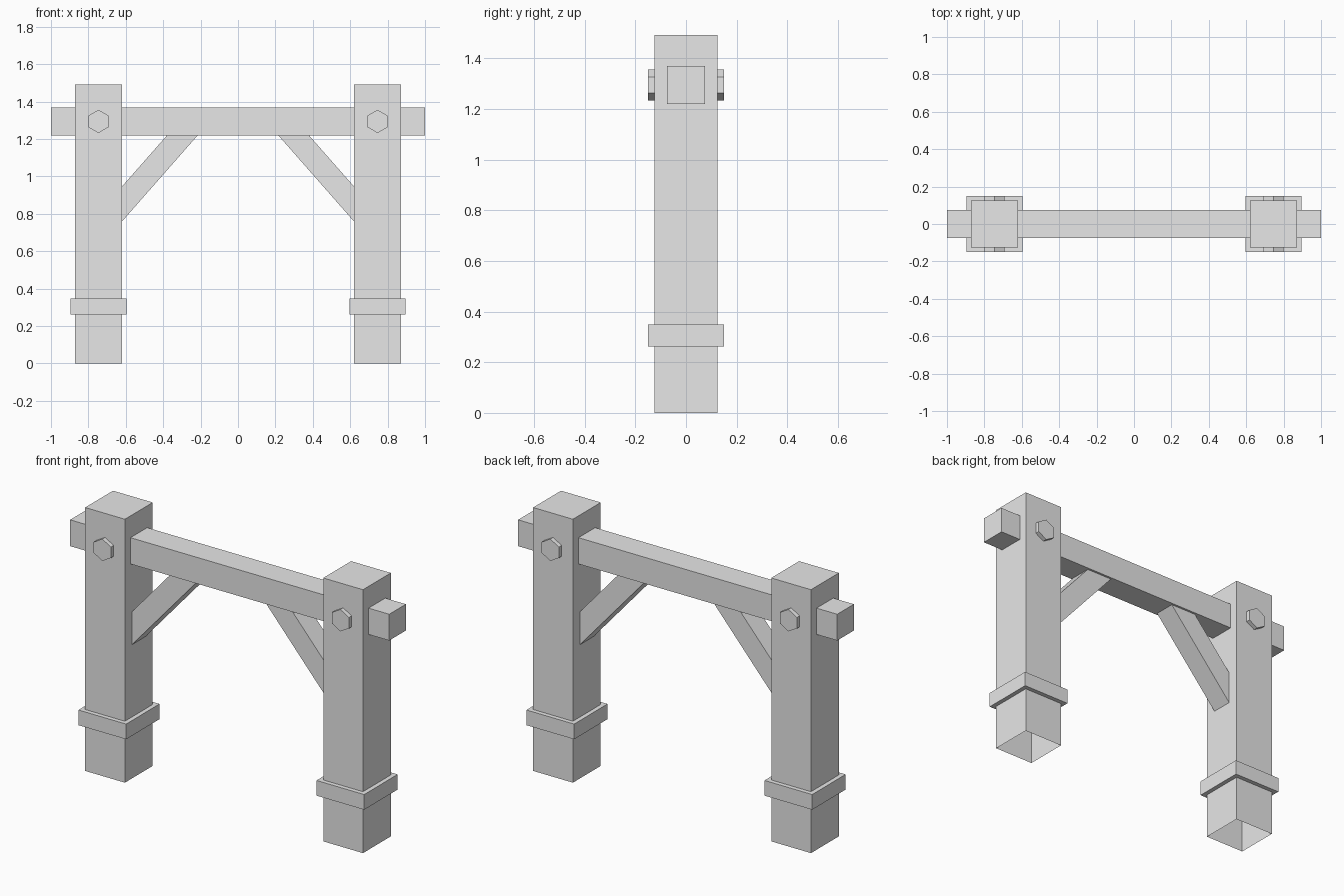
import bpy
import bmesh
from math import pi
from mathutils import Matrix, Vector

cube = bpy.data.objects.get("Cube")
if cube:
    bpy.data.objects.remove(cube, do_unlink=True)

grey = bpy.data.materials.new("plain grey")
grey.use_nodes = True
COLOUR = (0.8, 0.8, 0.8, 1)
grey.diffuse_color = COLOUR
grey.node_tree.nodes["Principled BSDF"].inputs["Base Color"].default_value = COLOUR


def finish(name, bm):
    bmesh.ops.recalc_face_normals(bm, faces=bm.faces[:])
    mesh = bpy.data.meshes.new(name)
    bm.to_mesh(mesh)
    bm.free()
    mesh.materials.append(grey)
    obj = bpy.data.objects.new(name, mesh)
    bpy.context.collection.objects.link(obj)
    return obj


def box(name, centre, size, open_bottom=False):
    bm = bmesh.new()
    bmesh.ops.create_cube(bm, size=1)
    bmesh.ops.scale(bm, vec=size, verts=bm.verts)
    bmesh.ops.translate(bm, vec=centre, verts=bm.verts)
    obj = finish(name, bm)
    if open_bottom:
        bm = bmesh.new()
        bm.from_mesh(obj.data)
        bottom = [f for f in bm.faces if f.normal.z < -0.9]
        bmesh.ops.delete(bm, geom=bottom, context="FACES")
        bm.to_mesh(obj.data)
        bm.free()
    return obj


def bolt(name, x, z, radius, length):
    bm = bmesh.new()
    bmesh.ops.create_cone(bm, cap_ends=True, segments=6, radius1=radius,
                          radius2=radius, depth=length)
    # Lay the hexagon along y with a corner pointing up
    bmesh.ops.rotate(bm, matrix=Matrix.Rotation(pi / 2, 3, "X"), verts=bm.verts)
    top = max(v.co.z for v in bm.verts)
    if top < radius * 0.95:
        bmesh.ops.rotate(bm, matrix=Matrix.Rotation(pi / 6, 3, "Y"), verts=bm.verts)
    bmesh.ops.translate(bm, vec=(x, 0, z), verts=bm.verts)
    return finish(name, bm)


def brace(name, side, outline, thickness):
    bm = bmesh.new()
    verts = [bm.verts.new((side * x, -thickness / 2, z)) for x, z in outline]
    face = bm.faces.new(verts)
    result = bmesh.ops.extrude_face_region(bm, geom=[face])
    moved = [v for v in result["geom"] if isinstance(v, bmesh.types.BMVert)]
    bmesh.ops.translate(bm, vec=Vector((0, thickness, 0)), verts=moved)
    return finish(name, bm)


# Crossbeam running through both posts
box("crossbeam", (0, 0, 1.294), (2, 0.149, 0.149))

# Post, collar, through bolt and diagonal brace on each side
POST_X = 0.746
BRACE = [(0.622, 0.757), (0.622, 0.944), (0.379, 1.22), (0.215, 1.22)]
for label, side in (("left", 1), ("right", -1)):
    x = side * POST_X
    box(label + "_post", (x, 0, 0.746), (0.249, 0.249, 1.492), open_bottom=True)
    box(label + "_collar", (x, 0, 0.305), (0.299, 0.299, 0.086))
    bolt(label + "_bolt", x, 1.294, 0.062, 0.298)
    brace(label + "_brace", side, BRACE, 0.124)
